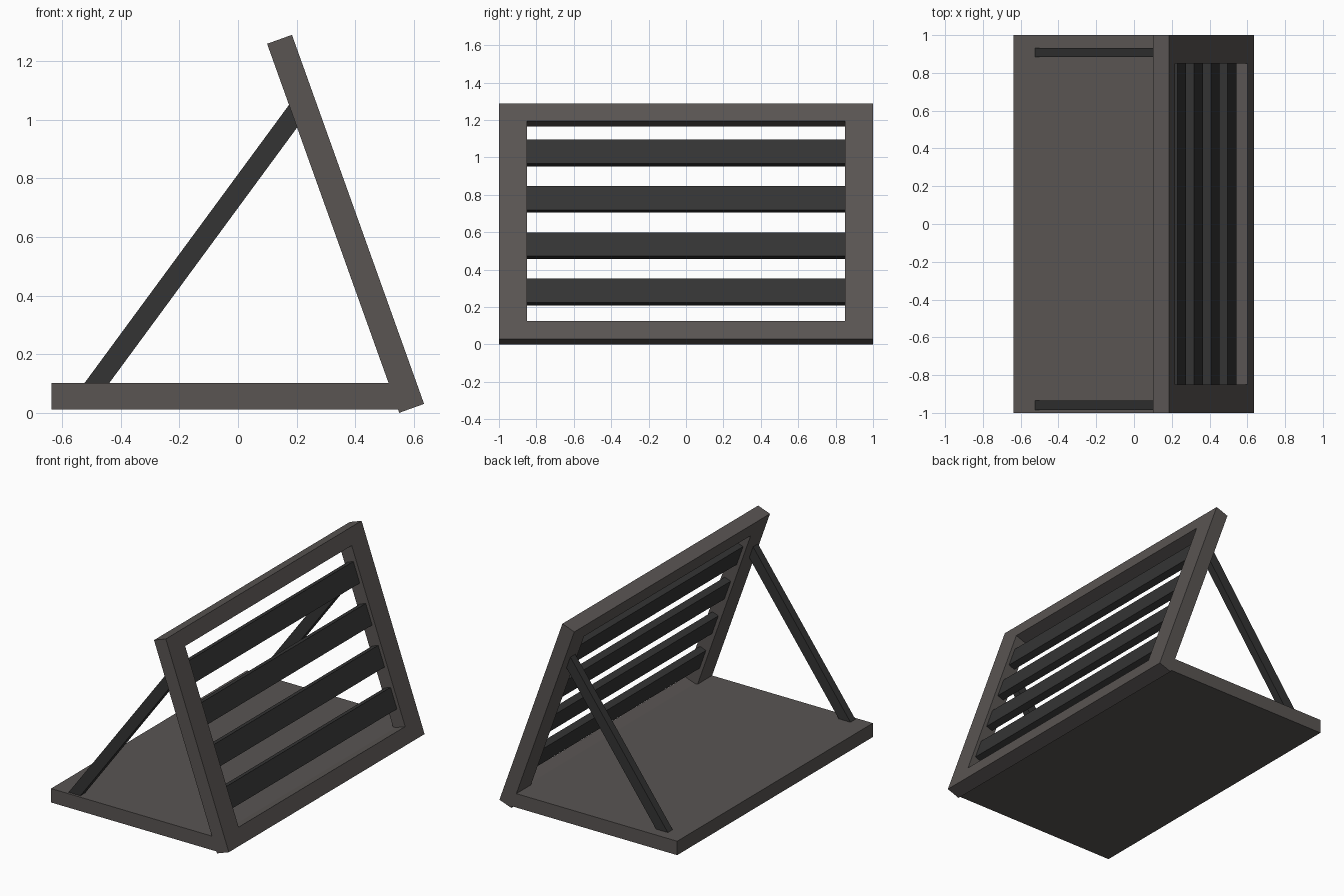
import bpy, bmesh, math
from mathutils import Matrix, Vector

if "Cube" in bpy.data.objects:
    bpy.data.objects.remove(bpy.data.objects["Cube"])


def material(name, rgb):
    m = bpy.data.materials.new(name)
    m.diffuse_color = (*rgb, 1.0)
    m.use_nodes = True
    m.node_tree.nodes["Principled BSDF"].inputs["Base Color"].default_value = m.diffuse_color
    return m


FRAME = material("warm grey", (0.100, 0.090, 0.086))
DARK = material("charcoal", (0.034, 0.034, 0.034))


def finish(name, bm, mat, matrix):
    bmesh.ops.recalc_face_normals(bm, faces=bm.faces)
    me = bpy.data.meshes.new(name)
    bm.to_mesh(me)
    bm.free()
    me.materials.append(mat)
    ob = bpy.data.objects.new(name, me)
    ob.matrix_world = matrix
    bpy.context.collection.objects.link(ob)
    return ob


def box(name, lo, hi, mat, matrix=Matrix()):
    lo, hi = Vector(lo), Vector(hi)
    bm = bmesh.new()
    bmesh.ops.create_cube(bm, size=1.0)
    for v in bm.verts:
        v.co = Vector(v.co[i] * (hi[i] - lo[i]) + (lo[i] + hi[i]) / 2 for i in range(3))
    return finish(name, bm, mat, matrix)


# Leaning panel space: x = thickness outward, y = width, z = up the slope
LEAN = math.radians(19.7)
LENGTH, THICK = 1.337, 0.09
panel = Matrix.Translation((0.55, 0, 0)) @ Matrix.Rotation(-LEAN, 4, 'Y')

# Base board
box("base_board", (-0.637, -1, 0.012), (0.563, 1, 0.102), FRAME)

# Panel frame: a flat rectangular ring, extruded
bm = bmesh.new()


def rect(y, z0, z1):
    return [bm.verts.new((0, a, b)) for a, b in ((-y, z0), (y, z0), (y, z1), (-y, z1))]


outer = rect(1.0, 0, LENGTH)
inner = rect(0.851, 0.102, LENGTH - 0.1)
ring = [bm.faces.new((outer[i], outer[(i + 1) % 4], inner[(i + 1) % 4], inner[i])) for i in range(4)]
ext = bmesh.ops.extrude_face_region(bm, geom=ring, use_keep_orig=True)
for v in ext["geom"]:
    if isinstance(v, bmesh.types.BMVert):
        v.co.x = THICK
finish("panel_frame", bm, FRAME, panel)

# Four slats, centred in the frame's thickness
for i in range(4):
    c = 0.282 + 0.263 * i
    box(f"slat_{i + 1}", (0.0225, -0.855, c - 0.068), (0.0675, 0.855, c + 0.068), DARK, panel)

# Two slanted struts from the base to the panel
foot, head = Vector((-0.481, 0, 0.102)), Vector((0.191, 0, 1.016))
d = head - foot
tilt = Matrix.Translation(foot) @ Matrix.Rotation(math.atan2(d.x, d.z), 4, 'Y')
for name, y in (("front_strut", -0.984), ("back_strut", 0.883)):
    box(name, (-0.034, y, -0.06), (0.034, y + 0.05, d.length + 0.03), DARK, tilt)
